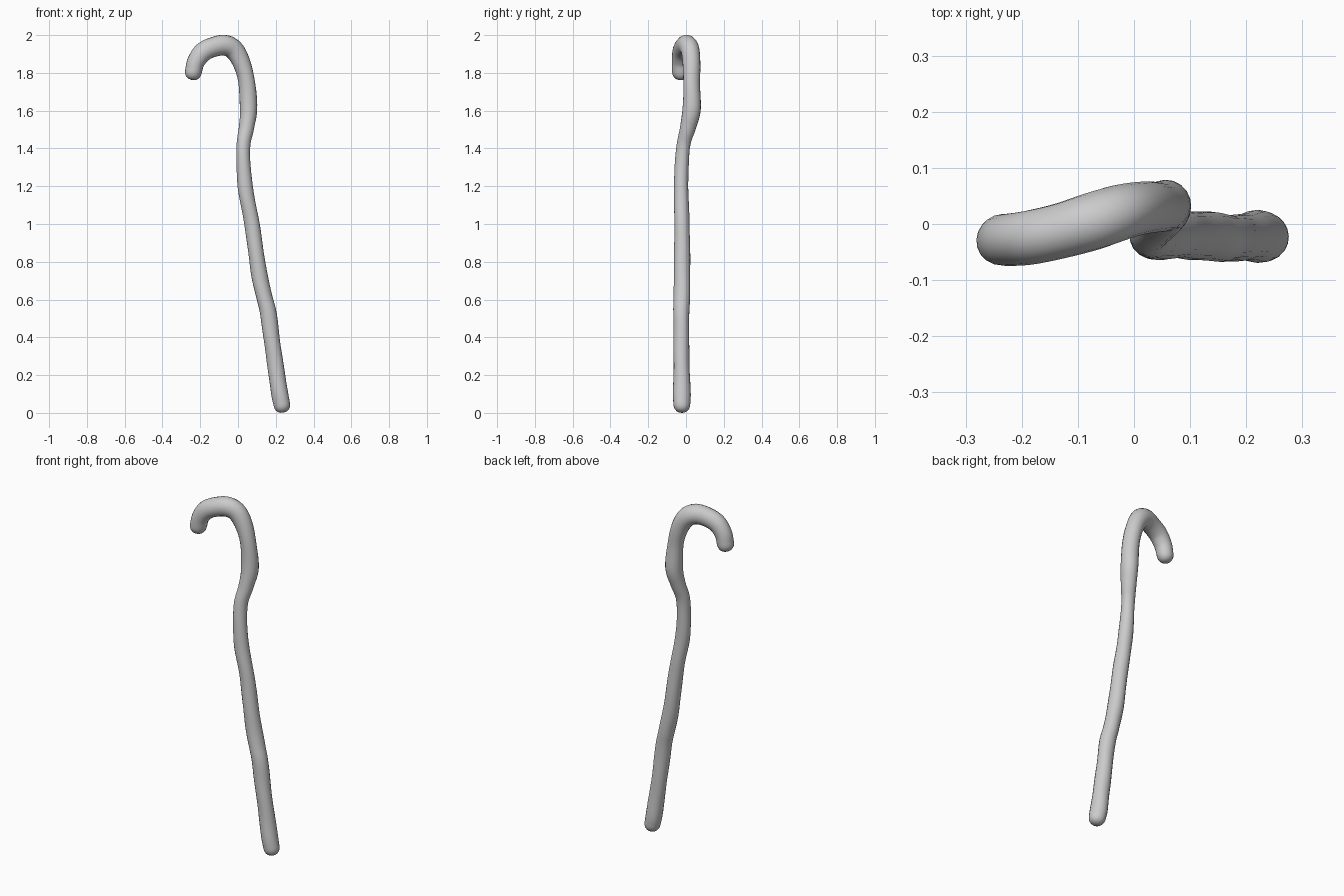
import bpy, bmesh, math
from mathutils import Vector

if "Cube" in bpy.data.objects:
    bpy.data.objects.remove(bpy.data.objects["Cube"])

# Centre line and thickness of the stick: x, y, z, radius
PATH = [
    (0.232, -0.022, 0.045, 0.044), (0.221, -0.022, 0.10, 0.046),
    (0.203, -0.023, 0.22, 0.043), (0.180, -0.025, 0.38, 0.042),
    (0.160, -0.025, 0.53, 0.043), (0.138, -0.022, 0.62, 0.043),
    (0.110, -0.021, 0.75, 0.043), (0.074, -0.021, 1.00, 0.040),
    (0.038, -0.026, 1.20, 0.039), (0.028, -0.016, 1.40, 0.036),
    (0.045, 0.010, 1.51, 0.041), (0.056, 0.030, 1.61, 0.047),
    (0.046, 0.030, 1.75, 0.044), (0.020, 0.029, 1.85, 0.047),
    (-0.020, 0.022, 1.92, 0.051), (-0.070, 0.006, 1.946, 0.053),
    (-0.130, -0.012, 1.937, 0.051), (-0.185, -0.024, 1.910, 0.050),
    (-0.222, -0.028, 1.860, 0.047), (-0.236, -0.028, 1.807, 0.045),
]
SIDES, STEPS, CAP = 20, 6, 5


def spline(a, b, c, d, t):
    return 0.5 * (2 * b + (c - a) * t + (2 * a - 5 * b + 4 * c - d) * t * t
                  + (3 * b - a - 3 * c + d) * t ** 3)


# Smooth samples along the path
pts = [Vector(p) for p in PATH]
pts = [2 * pts[0] - pts[1]] + pts + [2 * pts[-1] - pts[-2]]
samples = []
for i in range(1, len(pts) - 2):
    samples += [spline(*pts[i - 1:i + 3], k / STEPS) for k in range(STEPS)]
samples.append(pts[-2])
centres = [p.to_3d() for p in samples]
radii = [p.w for p in samples]
count = len(centres)
tangents = [(centres[min(i + 1, count - 1)] - centres[max(i - 1, 0)]).normalized()
            for i in range(count)]

# Rings with domed ends
rings = []
for i in range(count):
    rings.append((centres[i], tangents[i], radii[i]))


def dome(index, sign):
    c, t, r = rings[index]
    out = []
    for k in range(1, CAP):
        a = math.pi / 2 * k / CAP
        out.append((c + sign * t * r * math.sin(a), t, r * math.cos(a) ** 0.8))
    return out, c + sign * t * r


foot, foot_tip = dome(0, -1)
nose, nose_tip = dome(-1, 1)
rings = foot[::-1] + rings + nose

bm = bmesh.new()
loops = []
for c, t, r in rings:
    side = Vector((0, 1, 0))
    side = (side - t * side.dot(t)).normalized()
    other = t.cross(side)
    loop = []
    for j in range(SIDES):
        a = 2 * math.pi * j / SIDES
        # gentle carved unevenness
        lump = 1 + 0.035 * math.sin(2 * a + 9 * c.z) * math.sin(17 * c.z)
        loop.append(bm.verts.new(c + (side * math.cos(a) + other * math.sin(a)) * r * lump))
    loops.append(loop)
for lo, hi in zip(loops, loops[1:]):
    for j in range(SIDES):
        k = (j + 1) % SIDES
        bm.faces.new((lo[j], lo[k], hi[k], hi[j]))
for loop, tip in ((loops[0], foot_tip), (loops[-1], nose_tip)):
    v = bm.verts.new(tip)
    for j in range(SIDES):
        bm.faces.new((loop[j], loop[(j + 1) % SIDES], v))
bmesh.ops.recalc_face_normals(bm, faces=bm.faces)

mesh = bpy.data.meshes.new("walking_stick")
bm.to_mesh(mesh)
bm.free()
stick = bpy.data.objects.new("walking_stick", mesh)
bpy.context.collection.objects.link(stick)
for poly in mesh.polygons:
    poly.use_smooth = True
